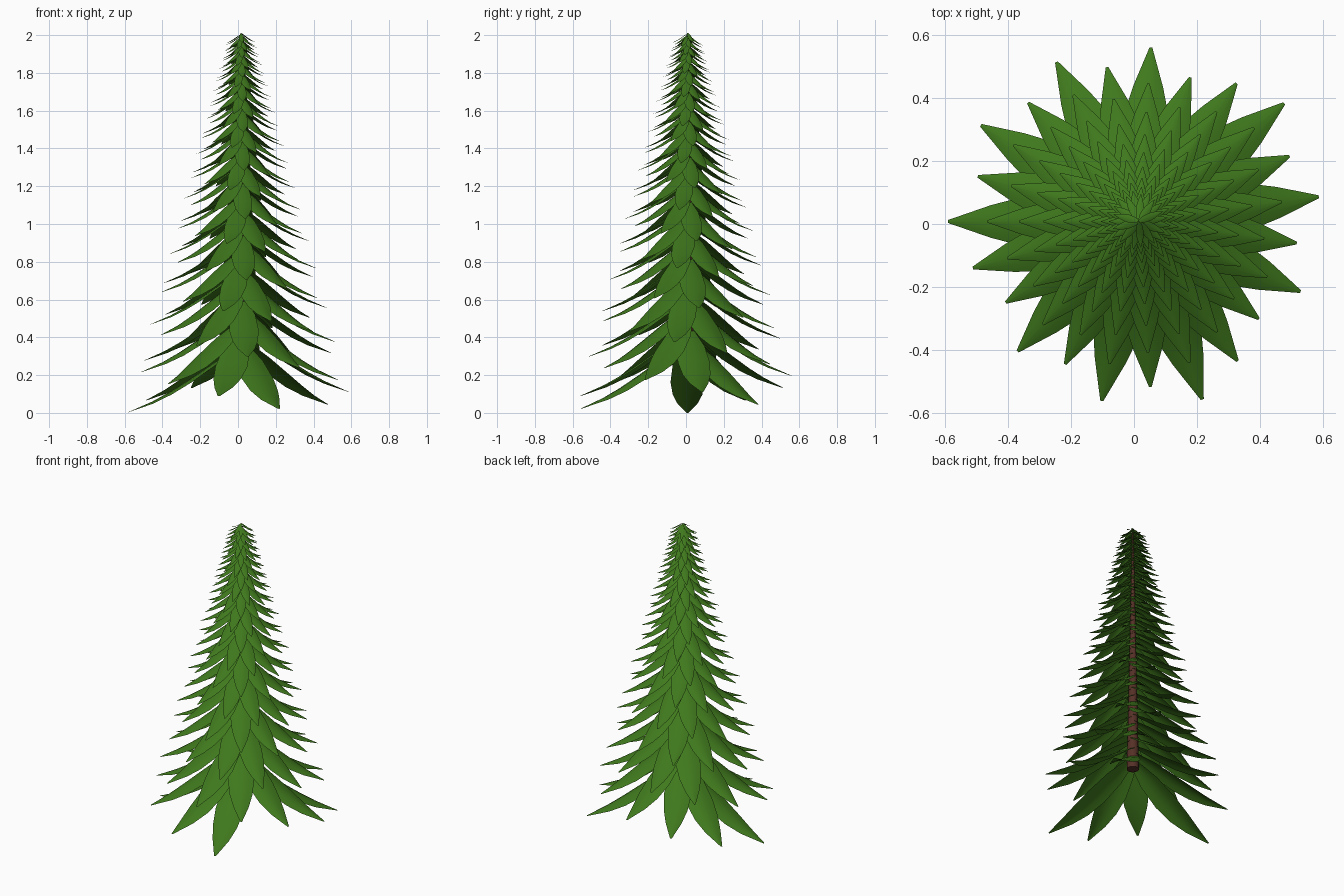
import bpy, bmesh, math
from mathutils import Vector

if "Cube" in bpy.data.objects:
    bpy.data.objects.remove(bpy.data.objects["Cube"])

LEAVES = 200
SHRINK = 0.99                      # every leaf is 1% smaller than the one below
TURN = math.radians(7 * 360 / 23)  # spiral step
CX, CY = 0.016, 0.008
APEX = 2.27                        # point the spiral shrinks towards

# leaf spine: distance from trunk, height above tip, half width
SPINE = [(0.0, 0.36, 0.03), (0.13, 0.275, 0.078), (0.26, 0.185, 0.09),
         (0.37, 0.115, 0.078), (0.47, 0.06, 0.052), (0.606, 0.0, 0.005)]
ACROSS = (-1, -0.5, 0, 0.5, 1)


def material(name, color):
    m = bpy.data.materials.new(name)
    m.diffuse_color = color
    m.use_nodes = True
    m.node_tree.nodes["Principled BSDF"].inputs["Base Color"].default_value = m.diffuse_color
    return m


def mesh_object(name, bm, mat):
    me = bpy.data.meshes.new(name)
    bm.to_mesh(me)
    bm.free()
    for p in me.polygons:
        p.use_smooth = True
    me.materials.append(mat)
    ob = bpy.data.objects.new(name, me)
    bpy.context.collection.objects.link(ob)
    return ob


def add_leaf(bm, n):
    s = SHRINK ** n
    a = math.pi + n * TURN
    out = Vector((math.cos(a), math.sin(a), 0))
    side = Vector((-math.sin(a), math.cos(a), 0))
    rows = []
    for r, h, w in SPINE:
        row = []
        for u in ACROSS:
            p = (out * r + side * (u * w)) * s
            z = APEX - s * (APEX - h + 0.25 * w * u * u)
            row.append(bm.verts.new((CX + p.x, CY + p.y, max(z, 0))))
        rows.append(row)
    for lo, hi in zip(rows, rows[1:]):
        for i in range(len(ACROSS) - 1):
            bm.faces.new((lo[i], hi[i], hi[i + 1], lo[i + 1]))


# spiral of drooping leaves
bm = bmesh.new()
for n in range(LEAVES):
    add_leaf(bm, n)
mesh_object("foliage", bm, material("leaf_green", (0.05, 0.19, 0.012, 1)))

# tapered trunk
bm = bmesh.new()
bmesh.ops.create_cone(bm, cap_ends=True, segments=12, radius1=0.038, radius2=0.004, depth=1.68)
bmesh.ops.translate(bm, verts=bm.verts, vec=(CX, CY, 0.3 + 0.84))
trunk = mesh_object("trunk", bm, material("bark_brown", (0.09, 0.03, 0.02, 1)))
bpy.context.view_layer.objects.active = trunk
trunk.select_set(True)
bpy.ops.object.shade_smooth_by_angle()
